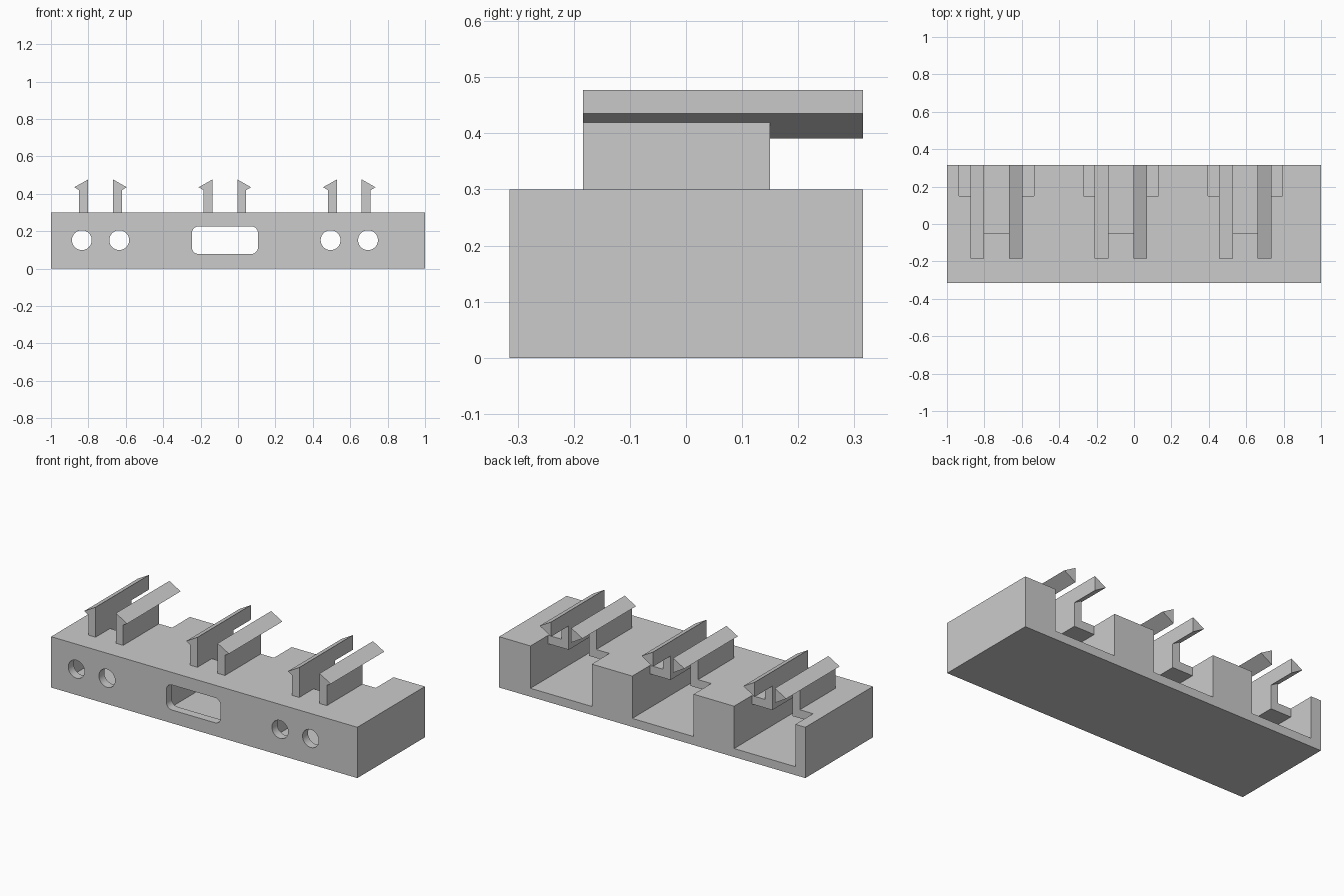
import bpy, bmesh, math
from mathutils import Vector

cube = bpy.data.objects.get("Cube")
if cube:
    bpy.data.objects.remove(cube, do_unlink=True)

grey = bpy.data.materials.new("plain grey")
grey.use_nodes = True
grey.diffuse_color = (0.6, 0.6, 0.6, 1)
grey.node_tree.nodes["Principled BSDF"].inputs["Base Color"].default_value = (0.6, 0.6, 0.6, 1)


def prism(name, outlines, axis, start, end):
    """Extrude flat outlines along x (outline in y, z) or along y (outline in x, z)."""
    bm = bmesh.new()
    for outline in outlines:
        place = (lambda a, b: (start, a, b)) if axis == "x" else (lambda a, b: (a, start, b))
        face = bm.faces.new([bm.verts.new(place(a, b)) for a, b in outline])
        moved = bmesh.ops.extrude_face_region(bm, geom=[face])["geom"]
        step = Vector((end - start, 0, 0)) if axis == "x" else Vector((0, end - start, 0))
        bmesh.ops.translate(bm, vec=step, verts=[v for v in moved if isinstance(v, bmesh.types.BMVert)])
    bmesh.ops.recalc_face_normals(bm, faces=bm.faces)
    mesh = bpy.data.meshes.new(name)
    bm.to_mesh(mesh)
    bm.free()
    mesh.materials.append(grey)
    obj = bpy.data.objects.new(name, mesh)
    bpy.context.collection.objects.link(obj)
    return obj


def rectangle(a0, b0, a1, b1):
    return [(a0, b0), (a1, b0), (a1, b1), (a0, b1)]


def rounded(cx, cz, half_w, half_h, radius, steps=10):
    """Rectangle with round corners; a circle when the radius fills it."""
    points = []
    for quarter, (sx, sz) in enumerate([(1, 1), (-1, 1), (-1, -1), (1, -1)]):
        for i in range(steps + 1):
            angle = math.pi / 2 * (quarter + i / steps)
            p = (cx + sx * (half_w - radius) + radius * math.cos(angle),
                 cz + sz * (half_h - radius) + radius * math.sin(angle))
            if not points or math.dist(p, points[-1]) > 1e-5:
                points.append(p)
    if math.dist(points[0], points[-1]) < 1e-5:
        points.pop()
    return points


def cut(target, cutter):
    cutter.hide_render = True
    mod = target.modifiers.new("cut", "BOOLEAN")
    mod.operation = "DIFFERENCE"
    mod.solver = "EXACT"
    mod.object = cutter
    bpy.context.view_layer.objects.active = target
    bpy.ops.object.modifier_apply(modifier=mod.name)
    bpy.data.objects.remove(cutter, do_unlink=True)


BACK, TOP = 0.315, 0.3
BAYS = {"right": -0.735, "middle": -0.07, "left": 0.595}
GAP = 0.066      # half the space between the two clips of a bay

# Long block
block = prism("base_block", [rectangle(-1, 0, 1, TOP)], "y", -BACK, BACK)

# Bays open at the back, with a roof over their front part
bay_profile = [(-0.265, 0.05), (0.4, 0.05), (0.4, 0.4), (0.15, 0.4), (0.15, 0.25), (-0.265, 0.25)]
for side, x in BAYS.items():
    cut(block, prism("bay_cutter", [bay_profile], "x", x - 0.2, x + 0.2))
    # Slot through the roof between the clips
    cut(block, prism("slot_cutter", [rectangle(x - GAP, 0.2, x + GAP, 0.4)], "y", -0.05, 0.2))

    # Front openings: a rounded window in the middle, two round holes elsewhere
    if side == "middle":
        openings = [rounded(x, 0.152, 0.177, 0.074, 0.037)]
    else:
        openings = [rounded(x + s * 0.1, 0.152, 0.053, 0.053, 0.053) for s in (-1, 1)]
    cut(block, prism("opening_cutter", openings, "y", -0.4, -0.2))

    # Pair of clips: an upright wall with a longer barbed rail on top
    for s, hand in ((-1, "right"), (1, "left")):
        inner, outer, tip = (x + s * (GAP + d) for d in (0, 0.048, 0.074))
        prism(f"{side}_bay_{hand}_clip_wall",
              [[(inner, TOP), (outer, TOP), (outer, 0.42), (inner, 0.391)]], "y", -0.184, 0.15)
        prism(f"{side}_bay_{hand}_clip_rail",
              [[(inner, 0.391), (tip, 0.435), (inner, 0.477)]], "y", -0.184, BACK)

# Smooth hole walls, sharp edges elsewhere
bpy.ops.object.select_all(action="DESELECT")
block.select_set(True)
bpy.context.view_layer.objects.active = block
bpy.ops.object.shade_smooth_by_angle(angle=math.radians(30))
